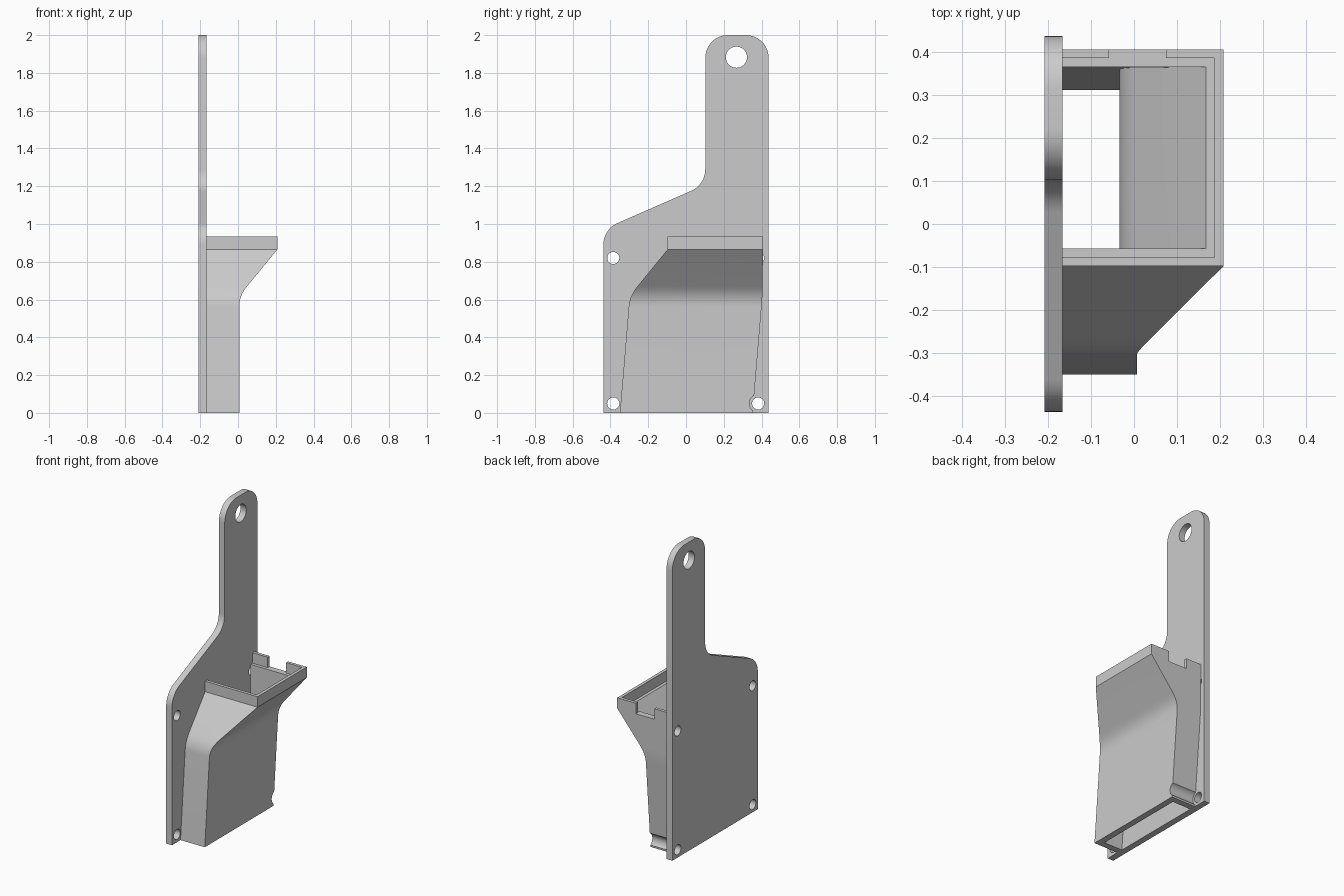
import bpy, bmesh, math
from mathutils import Vector

cube = bpy.data.objects.get("Cube")
if cube:
    bpy.data.objects.remove(cube, do_unlink=True)

GREY = (0.6, 0.6, 0.6, 1)
mat = bpy.data.materials.new("light grey plastic")
mat.use_nodes = True
mat.diffuse_color = GREY
mat.node_tree.nodes["Principled BSDF"].inputs["Base Color"].default_value = GREY

BACK, FACE = -0.2085, -0.167      # the two sides of the mounting plate


def finish(name, bm):
    bmesh.ops.recalc_face_normals(bm, faces=bm.faces[:])
    mesh = bpy.data.meshes.new(name)
    bm.to_mesh(mesh)
    bm.free()
    mesh.materials.append(mat)
    obj = bpy.data.objects.new(name, mesh)
    bpy.context.collection.objects.link(obj)
    return obj


def prism(name, outline, x0, x1):
    """Extrude a (y, z) outline along x."""
    bm = bmesh.new()
    face = bm.faces.new([bm.verts.new((x0, y, z)) for y, z in outline])
    side = bmesh.ops.extrude_face_region(bm, geom=[face])["geom"]
    verts = [v for v in side if isinstance(v, bmesh.types.BMVert)]
    bmesh.ops.translate(bm, verts=verts, vec=(x1 - x0, 0, 0))
    return finish(name, bm)


def circle(y, z, r, n=40):
    return [(y + r * math.cos(math.tau * i / n), z + r * math.sin(math.tau * i / n))
            for i in range(n)]


def rounded(corners, n=12):
    """Round each (y, z, radius) corner with a true arc."""
    pts = []
    for i, (y, z, r) in enumerate(corners):
        p = Vector((y, z))
        if not r:
            pts.append(p)
            continue
        a = (Vector(corners[i - 1][:2]) - p).normalized()
        b = (Vector(corners[(i + 1) % len(corners)][:2]) - p).normalized()
        half = a.angle(b) / 2
        centre = p + (a + b).normalized() * (r / math.sin(half))
        start = p + a * (r / math.tan(half)) - centre
        end = p + b * (r / math.tan(half)) - centre
        for k in range(n + 1):
            mid = start.lerp(end, k / n) if k in (0, n) else start.slerp(end, k / n)
            pts.append(centre + mid.normalized() * r)
    return pts


def cut(obj, cutter):
    mod = obj.modifiers.new("cut", 'BOOLEAN')
    mod.operation, mod.solver, mod.object = 'DIFFERENCE', 'EXACT', cutter
    bpy.context.view_layer.objects.active = obj
    bpy.ops.object.modifier_apply(modifier=mod.name)
    bpy.data.objects.remove(cutter, do_unlink=True)


def smooth(obj):
    bpy.ops.object.select_all(action='DESELECT')
    obj.select_set(True)
    bpy.context.view_layer.objects.active = obj
    bpy.ops.object.shade_smooth_by_angle(angle=math.radians(25))


def channel(name, sections, wall):
    """Loft a U-shaped wall, open towards the plate; sections are (z, x, y0, y1)."""
    bm = bmesh.new()
    rings = []
    for z, x, y0, y1 in sections:
        u = [(FACE, y0), (x, y0), (x, y1), (FACE, y1), (FACE, y1 - wall),
             (x - wall, y1 - wall), (x - wall, y0 + wall), (FACE, y0 + wall)]
        rings.append([bm.verts.new((px, py, z)) for px, py in u])
    for low, high in zip(rings, rings[1:]):
        for i in range(8):
            j = (i + 1) % 8
            bm.faces.new((low[i], low[j], high[j], high[i]))
    for ring in (rings[0], rings[-1]):
        for i in range(3):
            bm.faces.new((ring[i], ring[i + 1], ring[6 - i], ring[7 - i]))
    return finish(name, bm)


# Mounting plate with hanging handle
E = 0.4375
plate = prism("mounting_plate", rounded([
    (-E, 0, 0), (E, 0, 0), (E, 2, 0.12), (0.102, 2, 0.12),
    (0.102, 1.208, 0.125), (-E, 0.972, 0.125)]), BACK, FACE)
holes = [(y, z, 0.032) for y in (-0.385, 0.382) for z in (0.05, 0.82)]
for y, z, r in holes + [(0.267, 1.883, 0.056)]:
    cut(plate, prism("hole_cutter", circle(y, z, r), BACK - 0.1, FACE + 0.1))
smooth(plate)

# Chute widening into a funnel, with a curved knee
foot = Vector((0, 0.007, -0.35, 0.353))
knee = Vector((0.62, 0.007, -0.298, 0.405))
mouth = Vector((0.865, 0.2085, -0.098, 0.407))
a, b = foot.lerp(knee, 0.91), knee.lerp(mouth, 0.2)
bend = [a.lerp(knee, k / 8).lerp(knee.lerp(b, k / 8), k / 8) for k in range(9)]
chute = channel("chute", [foot, *bend, mouth], 0.041)

# Screw clearance groove in the chute's rear wall
cut(chute, prism("groove_cutter", circle(0.382, 0.05, 0.047), FACE - 0.02, 0.1))
smooth(chute)

# Thin lip around the mouth, with a gap in the rear side
top = mouth.copy()
top[0] = 0.933
lip = channel("lip", [mouth, top], 0.0205)
gap = [(0.37, 0.85), (0.45, 0.85), (0.45, 0.95), (0.37, 0.95)]
cut(lip, prism("gap_cutter", gap, -0.058, 0.075))
